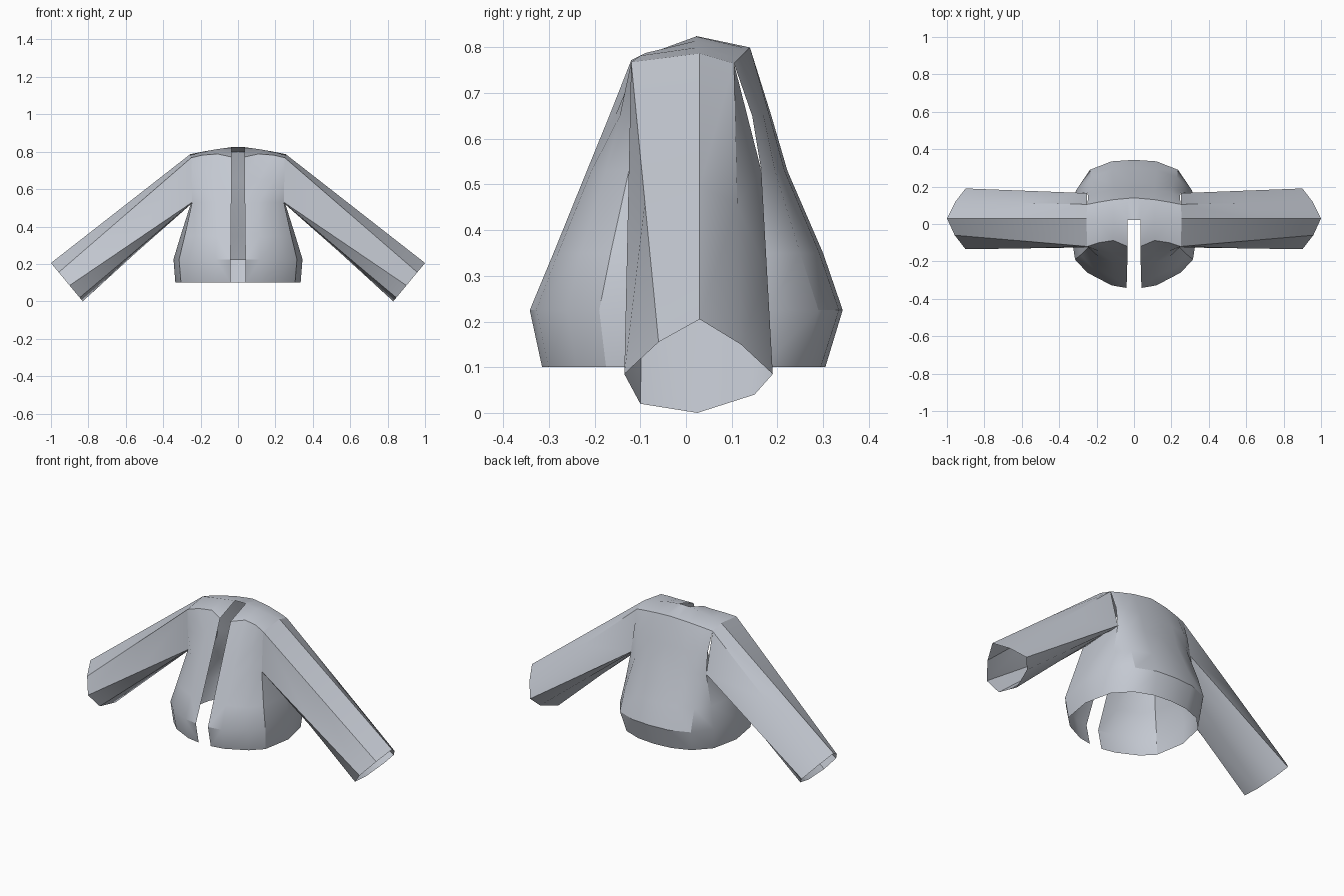
import bpy, bmesh, math

if "Cube" in bpy.data.objects:
    bpy.data.objects.remove(bpy.data.objects["Cube"])

cloth = bpy.data.materials.new("grey blue cloth")
cloth.use_nodes = True
COLOUR = (0.55, 0.58, 0.64, 1.0)
cloth.diffuse_color = COLOUR
cloth.node_tree.nodes["Principled BSDF"].inputs["Base Color"].default_value = COLOUR


def shell(name, grids):
    """Skin each grid of point rows into quads, then mirror left to right."""
    bm = bmesh.new()
    for rows, closed in grids:
        verts = [[bm.verts.new(p) for p in row] for row in rows]
        n = len(rows[0])
        for low, high in zip(verts, verts[1:]):
            for c in range(n if closed else n - 1):
                d = (c + 1) % n
                bm.faces.new((low[c], low[d], high[d], high[c]))
    bmesh.ops.remove_doubles(bm, verts=bm.verts, dist=0.0005)
    mesh = bpy.data.meshes.new(name)
    bm.to_mesh(mesh)
    bm.free()
    mesh.materials.append(cloth)
    ob = bpy.data.objects.new(name, mesh)
    bpy.context.collection.objects.link(ob)
    mod = ob.modifiers.new("Mirror", 'MIRROR')
    mod.use_mirror_merge = True
    mod.merge_threshold = 0.001
    bpy.ops.object.select_all(action='DESELECT')
    ob.select_set(True)
    bpy.context.view_layer.objects.active = ob
    bpy.ops.object.shade_smooth_by_angle(angle=math.radians(32))
    return ob


def ring(z, pts):
    return [(x, y, z) for x, y in pts]


# Torso rings, left half: front opening -> side -> centre back
hem = ring(0.10, [(.04, -.315), (.12, -.30), (.24, -.24), (.305, -.175), (.335, 0),
                  (.30, .165), (.215, .255), (.11, .295), (0, .305)])
waist = ring(0.225, [(.04, -.342), (.12, -.328), (.25, -.26), (.315, -.19), (.345, 0),
                     (.31, .18), (.235, .29), (.12, .335), (0, .343)])
ribs = ring(0.35, [(.038, -.29), (.115, -.28), (.225, -.23), (.285, -.165), (.307, .01),
                   (.285, .17), (.23, .25), (.12, .292), (0, .30)])
armpit = ring(0.53, [(.036, -.217), (.11, -.207), (.19, -.175), (.245, -.125), (.25, .03),
                     (.25, .165), (.20, .195), (.11, .216), (0, .222)])
chest = ring(0.65, [(.035, -.168), (.11, -.155), (.19, -.145), (.248, -.122), (.25, .02),
                    (.245, .145), (.20, .17), (.11, .183), (0, .187)])

# Upper edges of the front and back panels
front_edge = [(.035, -.12, .772), (.11, -.088, .788), (.19, -.10, .782), (.25, -.12, .768)]
back_edge = [(0, .14, .80), (.11, .13, .79), (.20, .115, .775), (.25, .105, .765)]
ridge = [(.035, .022, .824), (.11, .02, .814), (.19, .025, .80), (.255, .03, .787)]

front_upper = [armpit[:4], chest[:4], front_edge]
back_upper = [armpit[5:], chest[5:], back_edge[::-1]]
yoke_back = [(.035, .137, .797)] + back_edge[1:]
centre_strip = [[(0, .022, .825), ridge[0]], [back_edge[0], yoke_back[0]]]

shell("jacket_body", [
    ([hem, waist, ribs, armpit], False),
    (front_upper, False),
    (back_upper, False),
    ([front_edge, ridge, yoke_back], False),
    (centre_strip, False),
])

# Sleeves: armhole ring to open cuff, around top -> front -> bottom -> back
armhole = [ridge[3], front_edge[3], armpit[3], (.245, -.09, .525),
           armpit[4], (.25, .12, .525), armpit[5], back_edge[3]]
cuff_yz = [(.03, .205), (-.06, .155), (-.135, .085), (-.10, .02),
           (.025, 0), (.15, .04), (.19, .085), (.12, .15)]
cuff = [(.83 + .83 * z, y, z) for y, z in cuff_yz]
middle = [tuple((a + b) / 2 for a, b in zip(p, q)) for p, q in zip(armhole, cuff)]
shell("sleeves", [([armhole, middle, cuff], True)])
